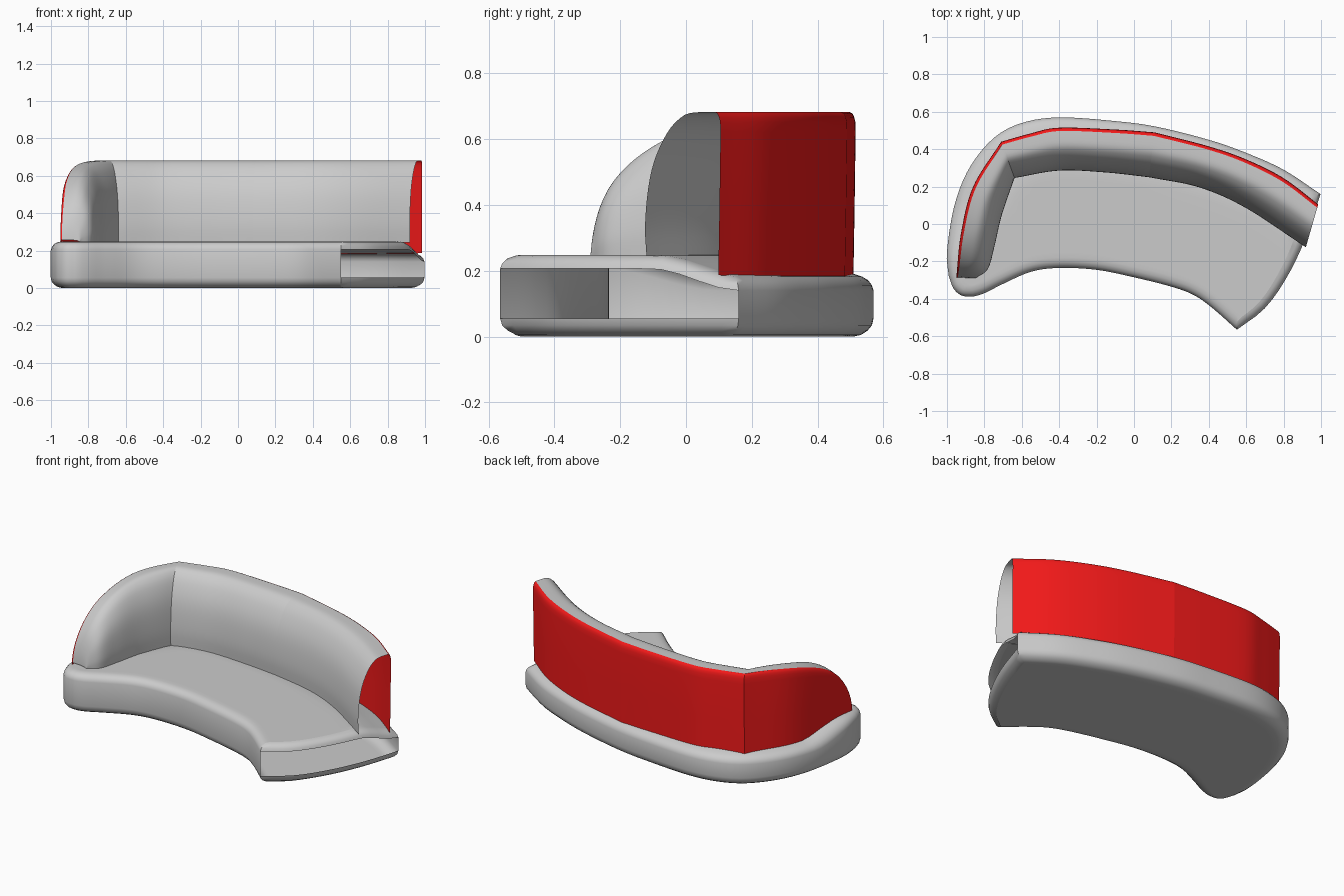
import bpy, math
from mathutils import Vector

if "Cube" in bpy.data.objects:
    bpy.data.objects.remove(bpy.data.objects["Cube"])


def curve(pts, params):
    """Catmull-Rom through 2D points, sampled at arc-length fractions."""
    p = [Vector(q) for q in pts]
    p = [2 * p[0] - p[1]] + p + [2 * p[-1] - p[-2]]
    dense = []
    for a, b, c, d in zip(p, p[1:], p[2:], p[3:]):
        for k in range(24):
            t = k / 24
            dense.append(0.5 * (2 * b + (c - a) * t + (2 * a - 5 * b + 4 * c - d) * t * t
                                + (3 * b - a - 3 * c + d) * t ** 3))
    dense.append(p[-2])
    acc = [0.0]
    for a, b in zip(dense, dense[1:]):
        acc.append(acc[-1] + (b - a).length)
    out, k = [], 0
    for u in params:
        s = u * acc[-1]
        while k < len(acc) - 2 and acc[k + 1] < s:
            k += 1
        out.append(dense[k].lerp(dense[k + 1], (s - acc[k]) / (acc[k + 1] - acc[k])))
    return out


def even(n):
    return [k / n for k in range(n + 1)]


def make(name, verts, faces, mat=None, angle=40):
    me = bpy.data.meshes.new(name)
    me.from_pydata(verts, [], faces)
    me.validate()
    ob = bpy.data.objects.new(name, me)
    bpy.context.collection.objects.link(ob)
    if mat:
        me.materials.append(mat)
    bpy.ops.object.select_all(action='DESELECT')
    ob.select_set(True)
    bpy.context.view_layer.objects.active = ob
    bpy.ops.object.shade_smooth_by_angle(angle=math.radians(angle))
    return ob


# Plan outline of the seat, counterclockwise in four sides
N, M = 56, 14
back = curve([(.997, .16), (.8, .29), (.6, .38), (.4, .45), (.12, .52), (-.1, .55), (-.4, .57),
              (-.6, .54), (-.75, .46), (-.88, .3), (-.96, .1), (-1, -.15), (-.99, -.28)], even(N))
left = curve([(-.99, -.28), (-.965, -.345), (-.92, -.383), (-.86, -.388)], even(M))
front = curve([(-.86, -.388), (-.8, -.37), (-.7, -.32), (-.55, -.255), (-.4, -.235), (-.2, -.245),
               (0, -.285), (.2, -.335), (.32, -.38), (.42, -.45), (.55, -.565)], even(N))
end = curve([(.55, -.565), (.7, -.45), (.82, -.28), (.92, -.07), (.997, .16)], even(M))
loop = back[:-1] + left[:-1] + front[:-1] + end[:-1]
K = len(loop)


def seat_top(p):
    """Seat height: lower along the outer back edge, higher at the front and arm."""
    d = min((p - q).length for q in back)
    if p.x < 0:
        d += max(0, .1 - p.y) * .8
    t = min(1, d / .28)
    return .182 + .066 * t * t * (3 - 2 * t)


# Inward mitred normals
normals = []
for i in range(K):
    a = (loop[i] - loop[i - 1]).normalized()
    b = (loop[(i + 1) % K] - loop[i]).normalized()
    n = Vector((-a.y - b.y, a.x + b.x)).normalized()
    normals.append(n / max(.5, n.dot(Vector((-b.y, b.x)))))

# Seat shell: rounded rim rings, right end left open
verts, faces = [], []
rings = [(.06, 0, 0), (.038, .005, 0), (.018, .018, 0), (.005, .034, 0), (0, .055, 0),
         (0, -.042, 1), (.005, -.026, 1), (.016, -.012, 1), (.034, -.003, 1), (.055, 0, 1)]
for inset, z, top in rings:
    for p, n in zip(loop, normals):
        q = p + n * inset
        verts.append((q.x, q.y, z + top * seat_top(q)))
for r in range(len(rings) - 1):
    for i in range(K):
        if r == 4 and i >= 2 * N + M:
            continue
        j = (i + 1) % K
        faces.append((r * K + i, r * K + j, (r + 1) * K + j, (r + 1) * K + i))


def cap(ring, top):
    """Fill a rim ring with a Coons patch grid."""
    base = ring * K
    P = [Vector(v[:2]) for v in verts[base:base + K]]
    B = lambda i: i
    L = lambda j: N + j
    F = lambda i: 2 * N + M - i
    E = lambda j: (K - j) % K
    idx = {}
    for i in range(N + 1):
        for j in range(M + 1):
            u, v = i / N, j / M
            if j == 0: idx[i, j] = base + B(i)
            elif j == M: idx[i, j] = base + F(i)
            elif i == 0: idx[i, j] = base + E(j)
            elif i == N: idx[i, j] = base + L(j)
            else:
                q = ((1 - v) * P[B(i)] + v * P[F(i)] + (1 - u) * P[E(j)] + u * P[L(j)]
                     - (1 - u) * (1 - v) * P[B(0)] - u * (1 - v) * P[B(N)]
                     - (1 - u) * v * P[F(0)] - u * v * P[F(N)])
                idx[i, j] = len(verts)
                verts.append((q.x, q.y, seat_top(q) if top else 0))
    for i in range(N):
        for j in range(M):
            f = (idx[i, j], idx[i + 1, j], idx[i + 1, j + 1], idx[i, j + 1])
            faces.append(f if top else f[::-1])


cap(0, False)
cap(len(rings) - 1, True)
make("seat", verts, faces)

# Backrest: cushion and red rear panel in three sections, open at both ends
red = bpy.data.materials.new("red")
red.diffuse_color = (.9, .01, .01, 1)
red.use_nodes = True
red.node_tree.nodes["Principled BSDF"].inputs["Base Color"].default_value = red.diffuse_color
# (depth from front to rear, fraction of height)
cushion = curve([(0, 0), (-.02, .2), (.01, .42), (.07, .6), (.17, .75), (.32, .89), (.48, .97),
                 (.6, .995), (.75, 1), (.92, 1)], even(24))
panel = [Vector(q) for q in [(.92, 1), (.955, .992), (.98, .97), (.995, .94), (1, .88), (.985, .4), (.97, 0)]]
sections = {
    "right": ([(.92, -.12), (.6, .09), (.35, .2), (.08, .255)],
              [(.985, .105), (.8, .245), (.6, .345), (.4, .415), (.11, .49)]),
    "middle": ([(.08, .255), (-.15, .28), (-.4, .29), (-.64, .25)],
               [(.11, .49), (-.1, .505), (-.4, .515), (-.55, .485), (-.71, .44)]),
    "arm": ([(-.64, .25), (-.71, .05), (-.75, -.12), (-.785, -.24), (-.85, -.29)],
            [(-.71, .44), (-.86, .2), (-.925, -.05), (-.95, -.285)]),
}
S = 28
for sec, (fp, bp) in sections.items():
    arm = sec == "arm"
    par = [math.sin(math.pi / 2 * u) for u in even(S)] if arm else even(S)
    fc, bc = curve(fp, par), curve(bp, par)
    for part, prof, mat in (("cushion", cushion, None), ("rear_panel", panel, red)):
        vs, fs, m = [], [], len(prof)
        for u, a, b in zip(par, fc, bc):
            h = max(.03, max(0, 1 - u ** 2.6) ** .5) if arm else 1
            for d, f in prof:
                q = a.lerp(b, d)
                z0 = seat_top(q) - .004
                vs.append((q.x, q.y, z0 + f * h * (.682 - z0)))
        for i in range(S):
            for j in range(m - 1):
                k = i * m + j
                fs.append((k, k + 1, k + m + 1, k + m))
        make(f"{sec}_{part}", vs, fs, mat, 50)
